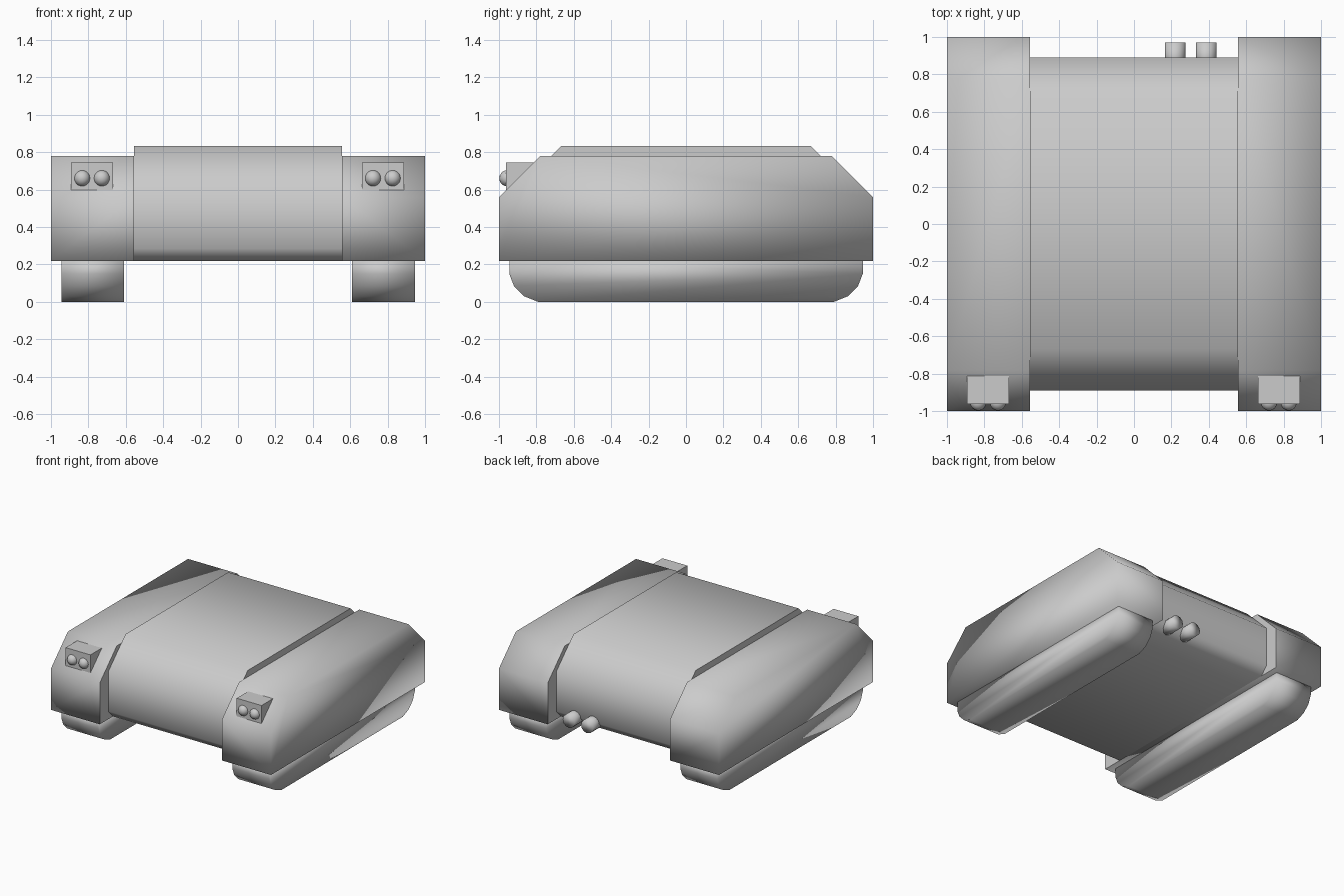
import bpy, bmesh
from mathutils import Matrix

if "Cube" in bpy.data.objects:
    bpy.data.objects.remove(bpy.data.objects["Cube"])


def finish(name, bm, smooth=True):
    bmesh.ops.recalc_face_normals(bm, faces=bm.faces)
    for f in bm.faces:
        f.smooth = smooth
    mesh = bpy.data.meshes.new(name)
    bm.to_mesh(mesh)
    bm.free()
    obj = bpy.data.objects.new(name, mesh)
    bpy.context.collection.objects.link(obj)
    return obj


def prism(name, half, x0, x1, sharp_x=()):
    """Front-back symmetric (y, z) profile, extruded from x0 to x1."""
    profile = half + [(-y, z) for y, z in reversed(half)]
    bm = bmesh.new()
    rings = [[bm.verts.new((x, y, z)) for y, z in profile] for x in (x0, x1)]
    n = len(profile)
    for i in range(n):
        j = (i + 1) % n
        bm.faces.new((rings[0][i], rings[0][j], rings[1][j], rings[1][i]))
    for x, ring in zip((x0, x1), rings):
        cap = bm.faces.new(ring)
        if x in sharp_x:
            for e in cap.edges:
                e.smooth = False
    return finish(name, bm)


# Central body with sloped ends and a small lower chamfer
prism("central_body",
      [(0.83, 0.22), (0.89, 0.285), (0.89, 0.61), (0.667, 0.833)],
      -0.556, 0.556, sharp_x=(-0.556, 0.556))

# Side hulls and the tracks beneath them
hull = [(1.0, 0.22), (1.0, 0.56), (0.78, 0.78)]
track = [(0.79, 0.0), (0.865, 0.03), (0.92, 0.085), (0.945, 0.15), (0.945, 0.222)]
for side, s in (("left", -1), ("right", 1)):
    prism(side + "_hull", hull, s * 0.556, s * 1.0, sharp_x=(s * 0.556,))
    prism(side + "_track", track, s * 0.61, s * 0.945)

# Headlights: a housing with two round lamps on each hull
for side, cx in (("left", -0.78), ("right", 0.775)):
    bm = bmesh.new()
    bmesh.ops.create_cube(bm, size=1, matrix=Matrix.Translation((cx, -0.885, 0.672))
                          @ Matrix.Diagonal((0.225, 0.155, 0.148, 1)))
    finish(side + "_headlight_housing", bm, smooth=False)
    for i, dx in enumerate((-0.053, 0.052)):
        bm = bmesh.new()
        bmesh.ops.create_uvsphere(bm, u_segments=16, v_segments=10, radius=0.043,
                                  matrix=Matrix.Translation((cx + dx, -0.955, 0.661)))
        finish(f"{side}_lamp_{i + 1}", bm)

# Twin exhaust pipes at the back
for i, x in enumerate((0.22, 0.387)):
    bm = bmesh.new()
    bmesh.ops.create_cone(bm, cap_ends=True, segments=12, radius1=0.055, radius2=0.055,
                          depth=0.15, matrix=Matrix.Translation((x, 0.895, 0.28))
                          @ Matrix.Rotation(1.5707963, 4, 'X'))
    finish(f"exhaust_pipe_{i + 1}", bm)
